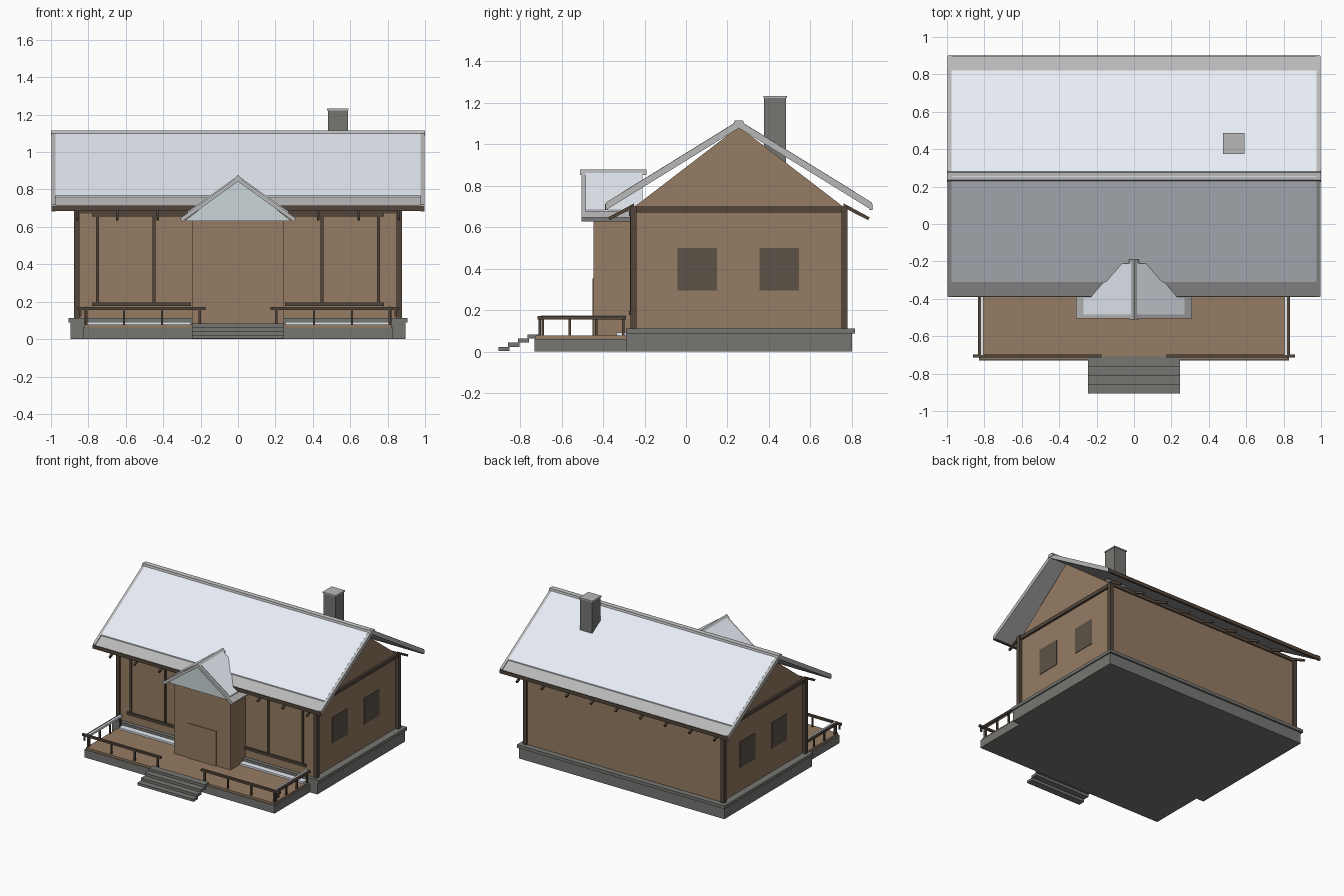
import bpy, bmesh

if "Cube" in bpy.data.objects:
    bpy.data.objects.remove(bpy.data.objects["Cube"])

def mat(name, r, g, b):
    m = bpy.data.materials.new(name)
    m.diffuse_color = (r, g, b, 1)
    m.use_nodes = True
    m.node_tree.nodes["Principled BSDF"].inputs["Base Color"].default_value = m.diffuse_color
    return m

WOOD = mat("wood", .30, .20, .125)
DARK = mat("dark_wood", .085, .062, .045)
STONE = mat("stone", .18, .18, .17)
ROOF = mat("roof_grey", .48, .48, .48)
SNOW = mat("snow", .80, .85, .92)
PANEL = mat("pediment", .60, .68, .70)
GLASS = mat("window", .11, .085, .065)

def prism(name, pts, axis, t0, t1, m):
    """Extrude an (a, z) profile along x or y."""
    bm = bmesh.new()
    place = (lambda a, z, t: (t, a, z)) if axis == 'x' else (lambda a, z, t: (a, t, z))
    face = bm.faces.new([bm.verts.new(place(a, z, t0)) for a, z in pts])
    new = bmesh.ops.extrude_face_region(bm, geom=[face])["geom"]
    d = (t1 - t0, 0, 0) if axis == 'x' else (0, t1 - t0, 0)
    bmesh.ops.translate(bm, vec=d, verts=[v for v in new if isinstance(v, bmesh.types.BMVert)])
    bmesh.ops.recalc_face_normals(bm, faces=bm.faces)
    me = bpy.data.meshes.new(name)
    bm.to_mesh(me)
    bm.free()
    me.materials.append(m)
    ob = bpy.data.objects.new(name, me)
    bpy.context.collection.objects.link(ob)
    return ob

def box(name, x0, x1, y0, y1, z0, z1, m):
    return prism(name, [(y0, z0), (y1, z0), (y1, z1), (y0, z1)], 'x', x0, x1, m)

def pair(name, x0, x1, y0, y1, z0, z1, m):
    """Box on the right plus its mirror on the left."""
    box(name + "_right", x0, x1, y0, y1, z0, z1, m)
    box(name + "_left", -x1, -x0, y0, y1, z0, z1, m)

RIDGE = .255

# foundation, porch and steps
box("foundation", -.895, .895, -.29, .80, 0, .088, STONE)
box("foundation_cap", -.905, .905, -.29, .815, .088, .112, STONE)
box("porch_base", -.83, .83, -.73, -.28, 0, .062, STONE)
box("porch_deck", -.82, .82, -.725, -.28, .062, .078, WOOD)
for i in range(4):
    y = -.905 + i * .047
    box(f"step_{i + 1}", -.245, .245, y, y + .055, .003 + i * .02, .023 + i * .02, STONE)

# house body with gable ends
prism("walls", [(-.26, .11), (.77, .11), (.77, .69), (RIDGE, 1.085), (-.26, .69)],
      'x', -.85, .85, WOOD)

# corner posts and top beams
for side, y in (("front", -.268), ("back", .75)):
    pair("corner_post_" + side, .845, .877, y, y + .03, .11, .70, DARK)
    box("top_beam_" + side, -.87, .87, y, y + .03, .672, .70, DARK)
pair("gable_beam", .84, .867, -.26, .77, .672, .70, DARK)

# side windows
for n, y in (("front", -.04), ("back", .355)):
    pair("side_window_" + n, .84, .854, y, y + .19, .295, .50, GLASS)

# front window frames
for x in (.45, .75):
    pair(f"window_post_{int(x * 100)}", x - .008, x + .008, -.27, -.25, .19, .67, DARK)
pair("window_sill", .25, .78, -.275, -.25, .177, .197, DARK)
pair("window_header", .25, .78, -.275, -.25, .655, .68, DARK)

# main roof, mirrored about the ridge
def roof_z(y):
    return 1.108 - .617 * (RIDGE - y)

def roof_strip(name, y0, y1, up, down, x0, x1, m):
    pts = [(y0, roof_z(y0) + up), (y1, roof_z(y1) + up),
           (y1, roof_z(y1) - down), (y0, roof_z(y0) - down)]
    for side, q in (("front", pts), ("back", [(2 * RIDGE - a, z) for a, z in pts])):
        prism(f"{name}_{side}", q, 'x', x0, x1, m)

roof_strip("roof_slab", -.385, RIDGE, 0, .026, -.992, .992, ROOF)
roof_strip("roof_snow", -.31, RIDGE, .008, .005, -.975, .975, SNOW)
roof_strip("barge_board_right", -.387, RIDGE, .007, .03, .975, .996, ROOF)
roof_strip("barge_board_left", -.387, RIDGE, .007, .03, -.996, -.975, ROOF)
for side, y in (("front", -.39), ("back", .885)):
    box("eave_fascia_" + side, -.995, .995, y, y + .015, .684, .712, DARK)
prism("ridge_cap", [(.225, 1.088), (.235, 1.115), (.275, 1.115), (.285, 1.088)],
      'x', -1, 1, ROOF)

# rafter tails
for i in range(9):
    x = -.86 + i * .215
    tail = [(-.375, .648), (-.25, .715), (-.25, .695), (-.368, .634)]
    prism(f"rafter_front_{i}", tail, 'x', x - .007, x + .007, DARK)
    prism(f"rafter_back_{i}", [(2 * RIDGE - a, z) for a, z in tail], 'x', x - .007, x + .007, DARK)

# chimney
box("chimney", .48, .587, .377, .483, .90, 1.222, STONE)
box("chimney_cap", .476, .591, .373, .487, 1.222, 1.232, ROOF)

# entrance vestibule with gabled roof
box("vestibule", -.247, .247, -.445, -.25, .075, .64, WOOD)
box("door", -.122, .122, -.451, -.44, .078, .352, WOOD)
prism("vestibule_pediment", [(-.285, .632), (.285, .632), (0, .855)], 'y', -.46, -.25, PANEL)
for side, s in (("right", 1), ("left", -1)):
    prism("vestibule_roof_" + side,
          [(0, .868), (s * .31, .646), (s * .298, .628), (0, .843)], 'y', -.505, -.21, ROOF)
    prism("vestibule_snow_" + side,
          [(0, .874), (s * .27, .682), (s * .27, .67), (0, .86)], 'y', -.485, -.21, SNOW)
prism("vestibule_ridge_cap", [(-.026, .853), (0, .878), (.026, .853)], 'y', -.51, -.19, ROOF)

# porch railings
pair("front_rail", .175, .862, -.715, -.697, .155, .171, DARK)
pair("side_rail", .818, .834, -.715, -.29, .155, .171, DARK)
pair("side_rail_snow", .804, .818, -.70, -.29, .157, .174, SNOW)
for i in range(4):
    x = .205 + i * .202
    pair(f"front_rail_post_{i}", x - .006, x + .006, -.712, -.70, .075, .157, DARK)
    y = -.69 + i * .129
    pair(f"side_rail_post_{i}", .808, .82, y - .006, y + .006, .075, .157, DARK)
pair("rail_end_post", .838, .85, -.712, -.70, .12, .157, DARK)

# snow drift along the wall
pair("snow_drift", .25, .805, -.335, -.285, .076, .092, SNOW)
